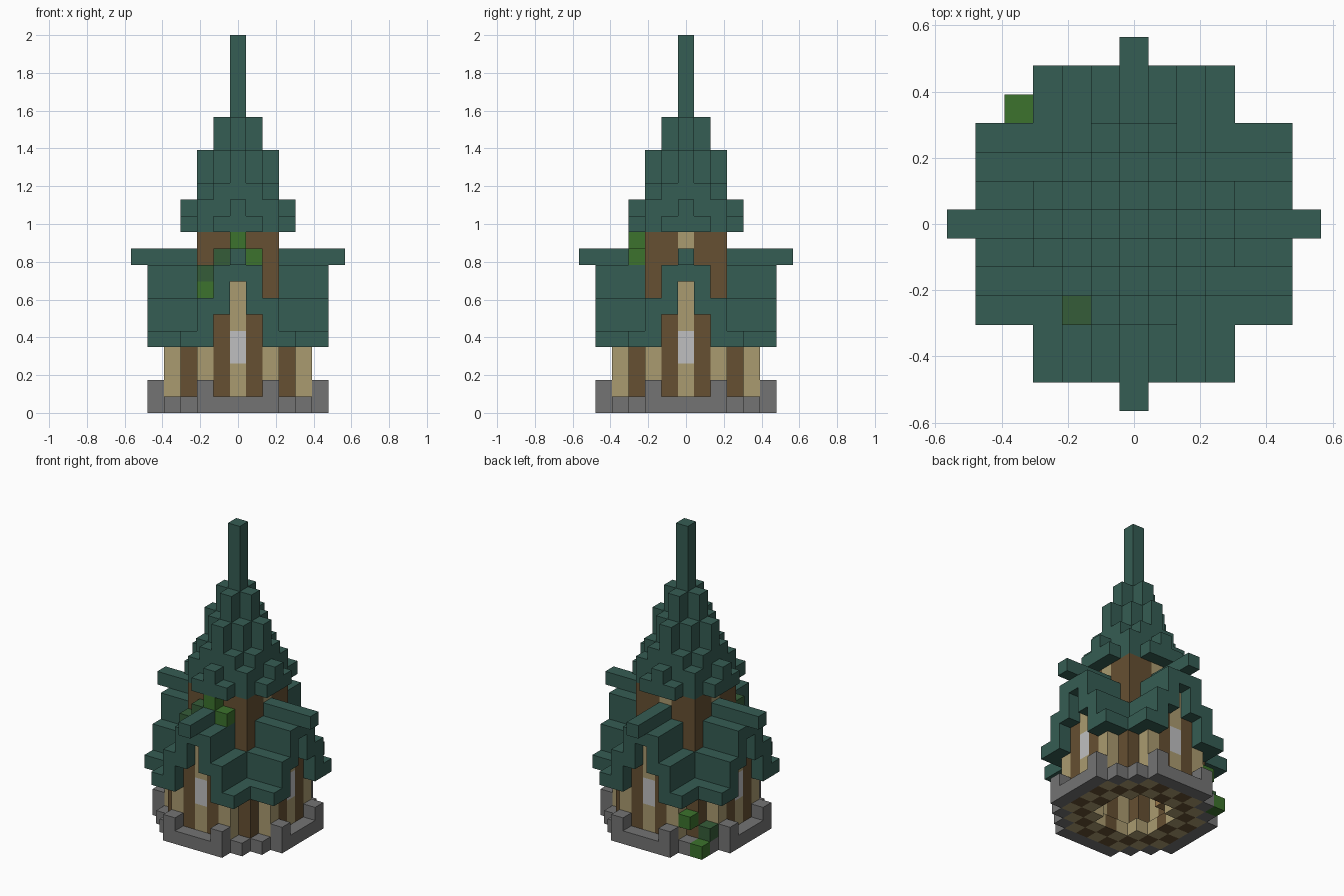
import bpy
import bmesh
from mathutils import Vector

if "Cube" in bpy.data.objects:
    bpy.data.objects.remove(bpy.data.objects["Cube"], do_unlink=True)

U = 2 / 23                       # block size
cells = {}                       # (x, y, z) -> (part, colour)

COLOURS = {
    "roof_teal": (0.036, 0.109, 0.087),
    "timber_brown": (0.133, 0.080, 0.032),
    "plaster_tan": (0.402, 0.328, 0.162),
    "stone_grey": (0.174, 0.174, 0.174),
    "window_white": (0.52, 0.52, 0.53),
    "leaf_green": (0.045, 0.171, 0.026),
    "leaf_dark": (0.036, 0.107, 0.040),
    "cloth_blue": (0.026, 0.205, 0.35),
    "light_wood": (0.32, 0.19, 0.07),
}


def put(part, colour, x, y, z0, z1=None):
    """Stack blocks from z0 to z1 unless a block is already there."""
    for z in range(z0, (z0 if z1 is None else z1) + 1):
        cells.setdefault((x, y, z), (part, colour))


def plan(radius):
    """Yield each plan cell with its larger and smaller distance from the axes."""
    for x in range(-radius, radius + 1):
        for y in range(-radius, radius + 1):
            yield x, y, max(abs(x), abs(y)), min(abs(x), abs(y))


# Stone footing with raised wall ends
for x, y, far, near in plan(5):
    if (far == 5 and near <= 2) or (far, near) == (4, 3):
        put("stone_footing", "stone_grey", x, y, 0, 1 if (far, near) == (5, 2) else 0)

# Chequered floor with an open middle
for x, y, far, near in plan(4):
    inside = (far == 4 and near <= 2) or far <= 3
    opening = far <= 2 and far + near <= 3
    if inside and not opening:
        put("floor", "timber_brown" if (x + y) % 2 else "plaster_tan", x, y, 0)

# Lower walls: posts, plaster panels and a tall window on each side
WALL_TOP = {0: 7, 1: 5, 2: 3}
for x, y, far, near in plan(4):
    if far == 4 and near in WALL_TOP:
        if near == 0:
            put("windows", "window_white", x, y, 3, 4)
        part, colour = (("posts", "timber_brown") if near == 1
                        else ("plaster_walls", "plaster_tan"))
        put(part, colour, x, y, 1, WALL_TOP[near])
    elif (far, near) == (3, 3):
        put("posts", "timber_brown", x, y, 1, 3)

# Upper tower with timber corners
for x, y, far, near in plan(2):
    if far == 2:
        part, colour = (("tower_panels", "plaster_tan") if near == 0
                        else ("tower_timbers", "timber_brown"))
        put(part, colour, x, y, 7, 10)

# Crossed gable roof, stepping down away from the ridges
ROOF = {0: (8, 9), 1: (6, 8), 2: (4, 6), 3: (4, 4)}
for x, y, far, near in plan(6):
    if 2 <= far <= 5 and near in ROOF:
        put("gable_roof", "roof_teal", x, y, *ROOF[near])
    elif far == 6 and near == 0:
        put("gable_roof", "roof_teal", x, y, 9)

# Stepped spire
SPIRE_TOP = {(0, 0): 22, (1, 0): 17, (1, 1): 15, (2, 0): 15, (2, 1): 13,
             (2, 2): 12, (3, 0): 12, (3, 1): 11}
for x, y, far, near in plan(3):
    if (far, near) in SPIRE_TOP:
        put("spire", "roof_teal", x, y, 11, SPIRE_TOP[far, near])

# Climbing leaves on the tower front and the back corner
for x, y, z in ((0, -3, 10), (1, -3, 9), (-2, -3, 7), (-4, 4, 0), (-3, 4, 2)):
    put("leaves", "leaf_green", x, y, z)
for x, y, z in ((-1, -3, 9), (-2, -3, 8), (-4, 3, 1)):
    put("leaves", "leaf_dark", x, y, z)

# Furniture inside
for y in (-2, -1):
    put("bed", "cloth_blue", 2, y, 1)
for y in (1, 2):
    put("bench", "light_wood", -2, y, 1)

# Materials
materials = {}
for name, rgb in COLOURS.items():
    mat = bpy.data.materials.new(name)
    mat.use_nodes = True
    mat.diffuse_color = (*rgb, 1)
    bsdf = mat.node_tree.nodes["Principled BSDF"]
    bsdf.inputs["Base Color"].default_value = (*rgb, 1)
    bsdf.inputs["Roughness"].default_value = 0.9
    materials[name] = mat

AXES = [Vector(v) for v in ((1, 0, 0), (0, 1, 0), (0, 0, 1))]


def build_part(part):
    """Make one object from the exposed sides of a part's blocks."""
    bm = bmesh.new()
    slots = []
    for cell, (owner, colour) in cells.items():
        if owner != part:
            continue
        if colour not in slots:
            slots.append(colour)
        centre = Vector(cell) + AXES[2] / 2
        for i in range(3):
            for sign in (1, -1):
                n = AXES[i] * sign
                if tuple(int(c) for c in Vector(cell) + n) in cells:
                    continue
                a, b = AXES[(i + 1) % 3] / 2, AXES[(i + 2) % 3] / 2 * sign
                mid = centre + n / 2
                corners = (mid - a - b, mid + a - b, mid + a + b, mid - a + b)
                face = bm.faces.new([bm.verts.new(c * U) for c in corners])
                face.material_index = slots.index(colour)
    bmesh.ops.remove_doubles(bm, verts=bm.verts[:], dist=U / 100)
    mesh = bpy.data.meshes.new(part)
    bm.to_mesh(mesh)
    bm.free()
    for colour in slots:
        mesh.materials.append(materials[colour])
    bpy.context.collection.objects.link(bpy.data.objects.new(part, mesh))


for part in dict.fromkeys(owner for owner, _ in cells.values()):
    build_part(part)
